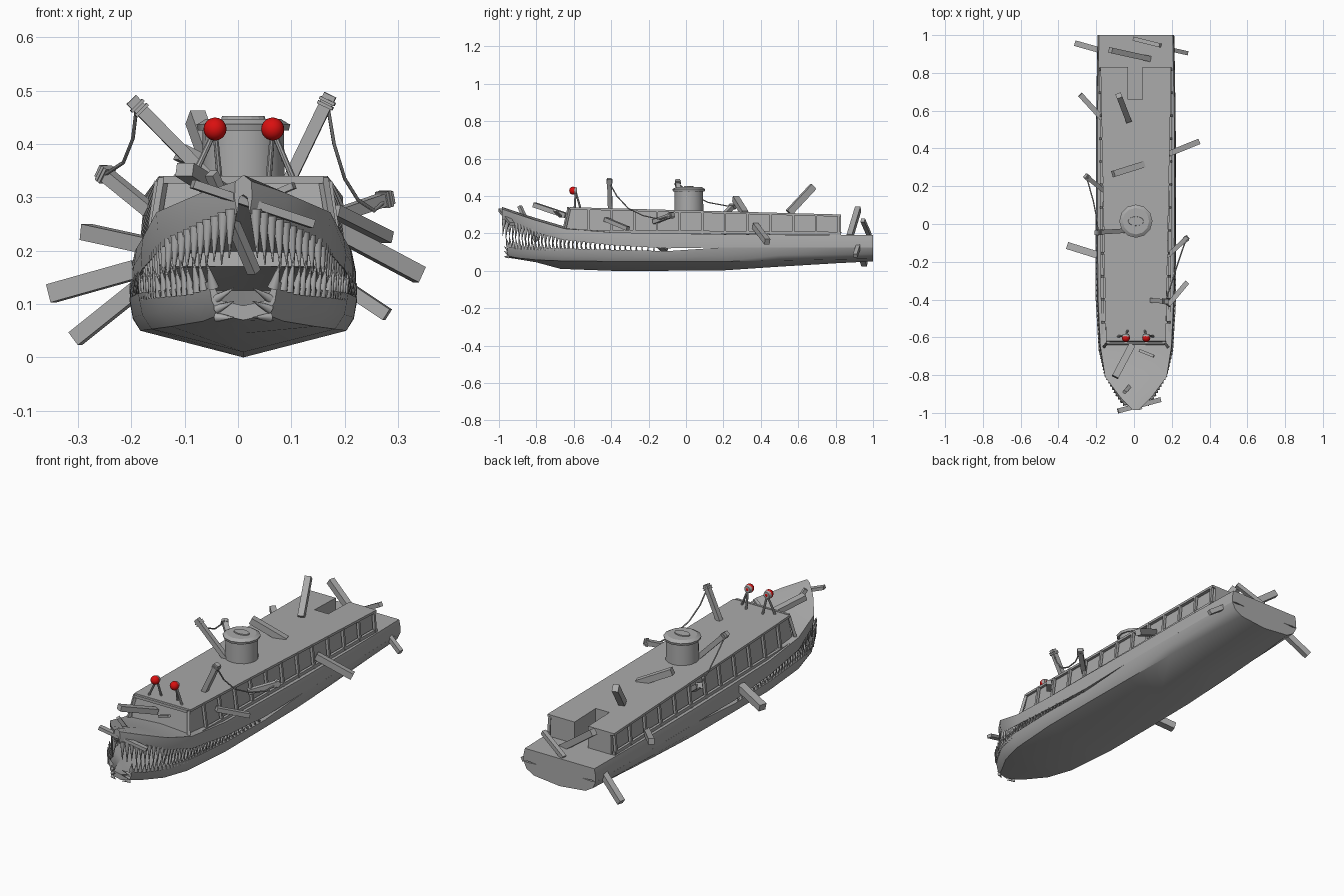
import bpy, bmesh, math
from mathutils import Vector as V

if "Cube" in bpy.data.objects:
    bpy.data.objects.remove(bpy.data.objects["Cube"])

CX = 0.01  # hull centre line


def material(name, col):
    m = bpy.data.materials.new(name)
    m.diffuse_color = (*col, 1)
    m.use_nodes = True
    m.node_tree.nodes["Principled BSDF"].inputs["Base Color"].default_value = m.diffuse_color
    return m


GREY = material("weathered grey", (0.4, 0.4, 0.4))
RED = material("eye red", (0.7, 0.005, 0.005))


def finish(name, bm, mat=GREY, smooth=None):
    bmesh.ops.recalc_face_normals(bm, faces=bm.faces)
    me = bpy.data.meshes.new(name)
    bm.to_mesh(me)
    bm.free()
    ob = bpy.data.objects.new(name, me)
    bpy.context.collection.objects.link(ob)
    me.materials.append(mat)
    if smooth:
        bpy.ops.object.select_all(action='DESELECT')
        ob.select_set(True)
        bpy.context.view_layer.objects.active = ob
        bpy.ops.object.shade_smooth_by_angle(angle=math.radians(smooth))
    return ob


def loft(name, rings, smooth=None):
    bm = bmesh.new()
    vs = [[bm.verts.new(p) for p in r] for r in rings]
    n = len(rings[0])
    for a, b in zip(vs, vs[1:]):
        for i in range(n):
            j = (i + 1) % n
            bm.faces.new((a[i], a[j], b[j], b[i]))
    bm.faces.new(vs[0])
    bm.faces.new(vs[-1])
    return finish(name, bm, smooth=smooth)


def ring(y, half):
    """Mirror a half section (first and last points on the centre line)."""
    return [(CX + x, y, z) for x, z in half] + [(CX - x, y, z) for x, z in half[-2:0:-1]]


def beam(bm, a, b, w, t):
    a, b = V(a), V(b)
    d = b - a
    q = d.to_track_quat('Z', 'Y')
    vs = bmesh.ops.create_cube(bm, size=1)['verts']
    for v in vs:
        v.co = (a + b) / 2 + q @ V((v.co.x * w, v.co.y * t, v.co.z * d.length))


def cone(bm, base, tip, r, r2=0.001, n=8):
    a, b = V(base), V(tip)
    q = (b - a).to_track_quat('Z', 'Y')
    vs = bmesh.ops.create_cone(bm, cap_ends=True, segments=n, radius1=r, radius2=r2,
                               depth=(b - a).length)['verts']
    for v in vs:
        v.co = (a + b) / 2 + q @ v.co


# Hull: upper jaw rows are y, deck half width, deck z, lip half width, lip z
UP = [(-.985, .015, .33, .012, .27), (-.92, .08, .308, .07, .245), (-.81, .163, .272, .152, .207),
      (-.65, .188, .225, .19, .165), (-.4, .2, .205, .205, .137), (-.1, .203, .2, .211, .12),
      (.2, .204, .195, .212, .125), (.6, .203, .192, .21, .125), (1, .195, .19, .203, .125)]
# Lower jaw rows are y, rim half width, rim z, chine half width, chine z, keel z
LOW = [(-.955, .065, .142, .045, .08, .07), (-.9, .105, .13, .075, .068, .062),
       (-.8, .165, .125, .135, .058, .045), (-.67, .197, .12, .172, .053, .01),
       (-.4, .213, .112, .193, .05, 0), (-.1, .213, .105, .193, .05, 0),
       (.2, .212, .125, .19, .05, .002), (.5, .211, .125, .18, .055, .022),
       (.8, .207, .125, .163, .06, .04), (1, .203, .125, .145, .065, .05)]
loft("upper_hull", [ring(y, [(0, zd + .012 * (y < -.6)), (wd, zd), ((wd + wl) / 2 + .003, (zd + zl) / 2),
                             (wl, zl), (wl * .88, zl + .004), (wl * .6, zl + (.03 if y < .2 else 0)),
                             (0, zl + (.035 if y < .2 else 0))])
                    for y, wd, zd, wl, zl in UP], 35)
loft("lower_hull", [ring(y, [(0, zk), (wc, zc), (wc * .3 + wr * .7, zc * .6 + zr * .4), (wr, zr),
                             (wr * .88, zr - .003), (wr * .65, zr - (.035 if y < .2 else 0)),
                             (0, zr - (.045 if y < .2 else 0))])
                    for y, wr, zr, wc, zc, zk in LOW], 40)


def sample(tab, y):
    for a, b in zip(tab, tab[1:]):
        if y <= b[0]:
            f = (y - a[0]) / (b[0] - a[0])
            return [p + (q - p) * f for p, q in zip(a, b)]


# Teeth: big at the bow, shrinking towards the mouth corners
bm = bmesh.new()
for s in (-1, 1):
    y, k = -.972, 0
    while y < -.12:
        f = max(0, (-.12 - y) / .85)
        r = sample(UP, y)
        ln = .016 + .062 * f * f + .01 * f * (k % 2)
        x = CX + s * (r[3] * .95)
        cone(bm, (x, y, r[4] + .012), (x + s * .004, y - .008, r[4] - ln), .005 + .007 * f)
        if y > -.95:
            r = sample(LOW, y)
            ln = .014 + .03 * f + .012 * f * (k % 2)
            x = CX + s * (r[1] * .95)
            cone(bm, (x, y, r[2] - .012), (x + s * .01, y - .006, r[2] + ln), .005 + .005 * f)
        y += .014 + .02 * (1 - f) if y > -.85 else .017
        k += 1
    # front fangs and splayed chin teeth
    cone(bm, (CX + s * .056, -.95, .13), (CX + s * .068, -.962, .175), .011)
    for z, dz in ((.075, .0), (.09, .015), (.11, .02)):
        cone(bm, (CX + s * .05, -.95, z), (CX + s * .018, -.972, z + dz), .009)
finish("teeth", bm, smooth=60)


# Cabin: outline with a stair notch at the stern
def outline(front, wf, wr, y0, z=None, base=None):
    pts = [(CX - wf, front), (CX + wf, front), (CX + wr, .83), (.045, .83), (.045, y0), (-.032, y0), (-.032, .83), (CX - wr, .83)]
    return [(x, y, base if base else .34 - .027 * (y + .62) + (z or 0)) for x, y in pts]


loft("cabin_walls", [outline(-.65, .165, .172, .66, base=.17), outline(-.622, .145, .168, .66, -.006)])
loft("cabin_roof", [outline(-.625, .158, .187, .66, -.012), outline(-.62, .158, .187, .66)])
bm = bmesh.new()
for s in (-1, 1):
    # window posts, sill and front corner frames
    for i in range(12):
        y = -.52 + i * .1215
        f = (y + .62) / 1.45
        beam(bm, (CX + s * (.178 + .01 * f), y, .195), (CX + s * (.158 + .022 * f), y, .333 - .04 * f), .012, .014)
    beam(bm, (CX + s * .178, -.6, .212), (CX + s * .185, .83, .2), .014, .016)
    beam(bm, (CX + s * .172, -.655, .2), (CX + s * .15, -.625, .335), .014, .014)
beam(bm, (CX - .15, -.63, .333), (CX + .15, -.63, .333), .012, .014)
finish("window_posts", bm)

# Funnel with overhanging rim and oval hatch
bm = bmesh.new()
c = (CX, .015)
cone(bm, (*c, .31), (*c, .43), .078, .076, 16)
cone(bm, (*c, .425), (*c, .437), .085, .088, 12)
cone(bm, (*c, .437), (*c, .447), .086, .07, 12)
finish("funnel", bm, smooth=30)
bm = bmesh.new()
cone(bm, (0, 0, .444), (0, 0, .452), .042, .04, 16)
for v in bm.verts:
    v.co.x += c[0]
    v.co.y = c[1] + v.co.y * .6
finish("funnel_hatch", bm)

# Eyes on forked stalks
for side, ex, lx in (("left", -.043, -.085), ("right", .065, .103)):
    bm = bmesh.new()
    bmesh.ops.create_uvsphere(bm, u_segments=20, v_segments=12, radius=.0215)
    for v in bm.verts:
        v.co += V((ex, -.603, .428))
    finish(side + "_eye", bm, RED, 60)
    bm = bmesh.new()
    cone(bm, (ex, -.598, .428), (ex, -.583, .428), .021, .016, 16)
    cone(bm, (lx, -.595, .335), (ex, -.59, .425), .006, .005)
    cone(bm, (ex + (ex - lx) * .2, -.565, .335), (ex, -.59, .425), .006, .005)
    finish(side + "_eye_stalk", bm, smooth=40)

# Broken planks: start, end, width, thickness
PLANKS = [
    ((-.085, -.99, .325), (.14, -.93, .25), .026, .016), ((-.1, -.81, .352), (-.01, -.64, .295), .036, .026),
    ((.03, -.67, .29), (.105, -.7, .322), .016, .012), ((-.05, -.89, .345), (.03, -.8, .16), .02, .018),
    ((.18, -.43, .275), (.28, -.31, .225), .026, .022), ((-.35, -.115, .12), (-.19, -.165, .165), .038, .035),
    ((-.11, .265, .385), (.05, .315, .305), .034, .032), ((-.08, .68, .45), (-.03, .55, .31), .03, .036),
    ((-.285, .685, .235), (-.17, .56, .21), .028, .03), ((-.305, .955, .035), (-.18, .92, .135), .03, .03),
    ((.34, .435, .155), (.18, .37, .24), .03, .032), ((.28, .905, .08), (.19, .925, .14), .022, .024),
    ((-.125, .92, .33), (.08, .875, .18), .03, .032), ((0, .98, .19), (.14, .945, .27), .022, .022)]
for i, p in enumerate(PLANKS):
    bm = bmesh.new()
    beam(bm, *p)
    finish("plank_%d" % (i + 1), bm)

# Rope posts with wrapped tops
POSTS = [((.095, -.405, .33), (.173, -.41, .492)), ((.175, -.17, .262), (.285, -.07, .3)),
         ((-.04, -.035, .32), (-.2, -.045, .483)), ((-.165, .18, .275), (-.257, .255, .35))]
for i, (a, b) in enumerate(POSTS):
    bm = bmesh.new()
    beam(bm, a, b, .024, .024)
    for f in (.88, .93):
        m = V(a).lerp(V(b), f)
        d = (V(b) - V(a)).normalized() * .003
        beam(bm, m - d, m + d, .031, .031)
    finish("rope_post_%d" % (i + 1), bm)

# Slack ropes
ROPES = [[(.168, -.41, .472), (.18, -.37, .4), (.2, -.31, .335), (.225, -.23, .295), (.255, -.14, .275), (.277, -.08, .295)],
         [(-.19, -.045, .468), (-.197, .03, .41), (-.215, .12, .365), (-.25, .245, .342)]]
for i, pts in enumerate(ROPES):
    cu = bpy.data.curves.new("rope", 'CURVE')
    cu.dimensions = '3D'
    cu.bevel_depth = .0035
    cu.bevel_resolution = 1
    sp = cu.splines.new('POLY')
    sp.points.add(len(pts) - 1)
    for p, q in zip(sp.points, pts):
        p.co = (*q, 1)
    ob = bpy.data.objects.new("rope_%d" % (i + 1), cu)
    bpy.context.collection.objects.link(ob)
    cu.materials.append(GREY)
